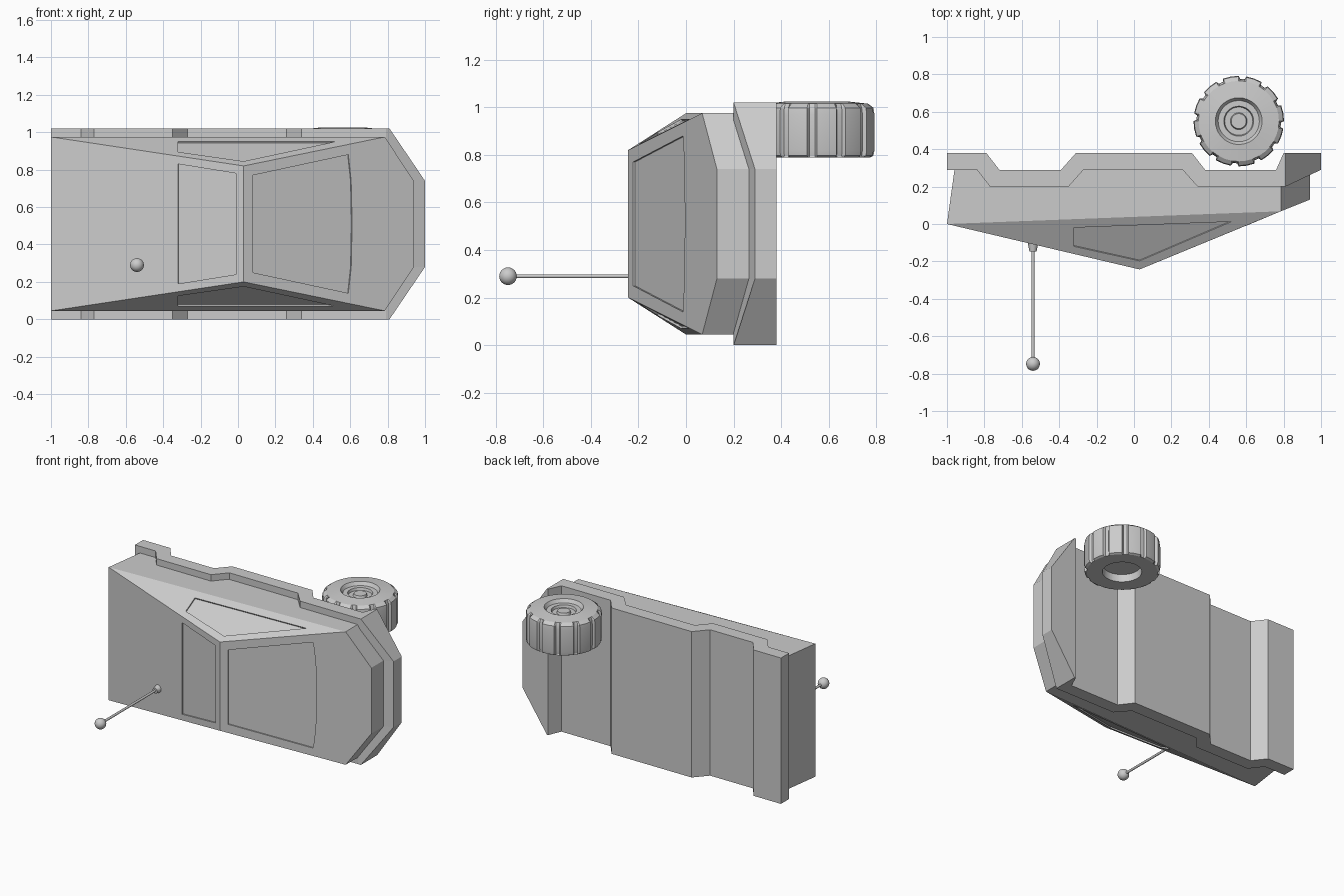
import bpy, bmesh
from math import sin, cos, radians, pi
from mathutils import Vector

if "Cube" in bpy.data.objects:
    bpy.data.objects.remove(bpy.data.objects["Cube"])

W = 1.02  # overall width of the vehicle along z


def make_object(name, bm):
    bmesh.ops.recalc_face_normals(bm, faces=bm.faces[:])
    me = bpy.data.meshes.new(name)
    bm.to_mesh(me)
    bm.free()
    ob = bpy.data.objects.new(name, me)
    bpy.context.collection.objects.link(ob)
    return ob


def loft(bm, rings):
    """Skin a list of equal-length point rings and cap both ends."""
    rows = [[bm.verts.new(p) for p in ring] for ring in rings]
    n = len(rows[0])
    for a, b in zip(rows, rows[1:]):
        for i in range(n):
            j = (i + 1) % n
            bm.faces.new((a[i], a[j], b[j], b[i]))
    bm.faces.new(rows[0])
    bm.faces.new(rows[-1])


def shade(ob, angle=30):
    bpy.ops.object.select_all(action='DESELECT')
    bpy.context.view_layer.objects.active = ob
    ob.select_set(True)
    bpy.ops.object.shade_smooth_by_angle(angle=radians(angle))


# Lower skirt: stepped profile with wheel arches, tapered at the nose
profile = [(-1, .29), (-.84, .29), (-.77, .2), (-.35, .2), (-.27, .29),
           (.26, .29), (.34, .2), (.79, .2)]
under = [(.80, .38), (.76, .29), (.38, .29), (.31, .38), (-.31, .38),
         (-.39, .29), (-.72, .29), (-.79, .38), (-1, .38)]
bm = bmesh.new()
side_end = [(.81, .2), (.81, .38)]
mid_end = [(1, .29), (1, .38)]
loft(bm, [[(x, y, z) for x, y in profile + end + under]
          for z, end in ((0, side_end), (.28, mid_end), (W - .28, mid_end), (W, side_end))])
make_object("lower_skirt", bm)

# Faceted upper body: convex wedge
half = [(-1, 0, .045), (-.96, .288, .045), (.03, -.243, .2), (.785, .068, .045),
        (.785, .288, .045), (.94, .13, .28), (.94, .288, .28)]
bm = bmesh.new()
for x, y, z in half:
    bm.verts.new((x, y, z))
    bm.verts.new((x, y, W - z))
bmesh.ops.convex_hull(bm, input=bm.verts[:])
bmesh.ops.dissolve_limit(bm, angle_limit=radians(1), verts=bm.verts[:], edges=bm.edges[:])
body = make_object("upper_body", bm)

# Shallow window recesses cut along each panel's own plane
tail, peak, nose = Vector(half[0]), Vector(half[2]), Vector(half[3])


def flip(p):
    return Vector((p[0], p[1], W - p[2]))


bm = bmesh.new()


def window(plane, outline, depth=.009):
    a, b, c = plane
    n = (b - a).cross(c - a).normalized()
    pts = [Vector((x, a.y - (n.x * (x - a.x) + n.z * (z - a.z)) / n.y, z)) for x, z in outline]
    loft(bm, [[p - n * depth for p in pts], [p + n * depth for p in pts]])


window((tail, peak, flip(peak)), [(-.32, .83), (-.01, .78), (-.01, .24), (-.32, .19)])
window((nose, peak, flip(peak)), [(.08, .77), (.59, .88), (.605, .74), (.61, .51),
                                  (.605, .28), (.59, .14), (.08, .25)])
side = [(-.32, .07), (.52, .07), (.03, .175), (-.32, .125)]
window((tail, peak, nose), side)
window((flip(tail), flip(peak), flip(nose)), [(x, W - z) for x, z in side])
cutter = make_object("window_cutter", bm)
cutter.hide_render = True
mod = body.modifiers.new("windows", 'BOOLEAN')
mod.operation = 'DIFFERENCE'
mod.solver = 'EXACT'
mod.object = cutter
dg = bpy.context.evaluated_depsgraph_get()
cut_mesh = bpy.data.meshes.new_from_object(body.evaluated_get(dg))
body.modifiers.clear()
body.data = cut_mesh
bpy.data.objects.remove(cutter)

# Loose wheel: lathe with twelve tread lugs; flag 1 marks rings that follow the lugs
lug = [(0, 1), (10, 1), (20, 1), (22, 0), (28, 0)]
rings = [(.04, 1.0, 0), (.045, .985, 0), (.075, .985, 0), (.08, 1.002, 0), (.11, 1.002, 0),
         (.125, 1.025, 0), (.215, 1.015, 0), (.238, .998, 1), (.242, .97, 1), (.242, .82, 1),
         (.238, .797, 1), (.225, .79, 0), (.125, .79, 0), (.12, .84, 0)]
bm = bmesh.new()
loft(bm, [[(.56 + (r - .016 * f * (1 - hi)) * cos(radians(30 * k + d)),
            .55 + (r - .016 * f * (1 - hi)) * sin(radians(30 * k + d)), z)
           for k in range(12) for d, hi in lug] for r, z, f in rings])
shade(make_object("wheel", bm), 25)

# Antenna: socket, rod and ball, pointing along -y
AX, AZ = -.54, .29


def antenna_part(name, y0, y1, r0, r1):
    bm = bmesh.new()
    loft(bm, [[(AX + r * cos(2 * pi * i / 20), y, AZ + r * sin(2 * pi * i / 20))
               for i in range(20)] for y, r in ((y0, r0), (y1, r1))])
    shade(make_object(name, bm))


antenna_part("antenna_socket", -.09, -.147, .03, .019)
antenna_part("antenna_rod", -.14, -.73, .008, .008)
bpy.ops.mesh.primitive_uv_sphere_add(segments=24, ring_count=12, radius=.037,
                                     location=(AX, -.748, AZ))
ball = bpy.context.object
ball.name = "antenna_ball"
shade(ball, 60)
